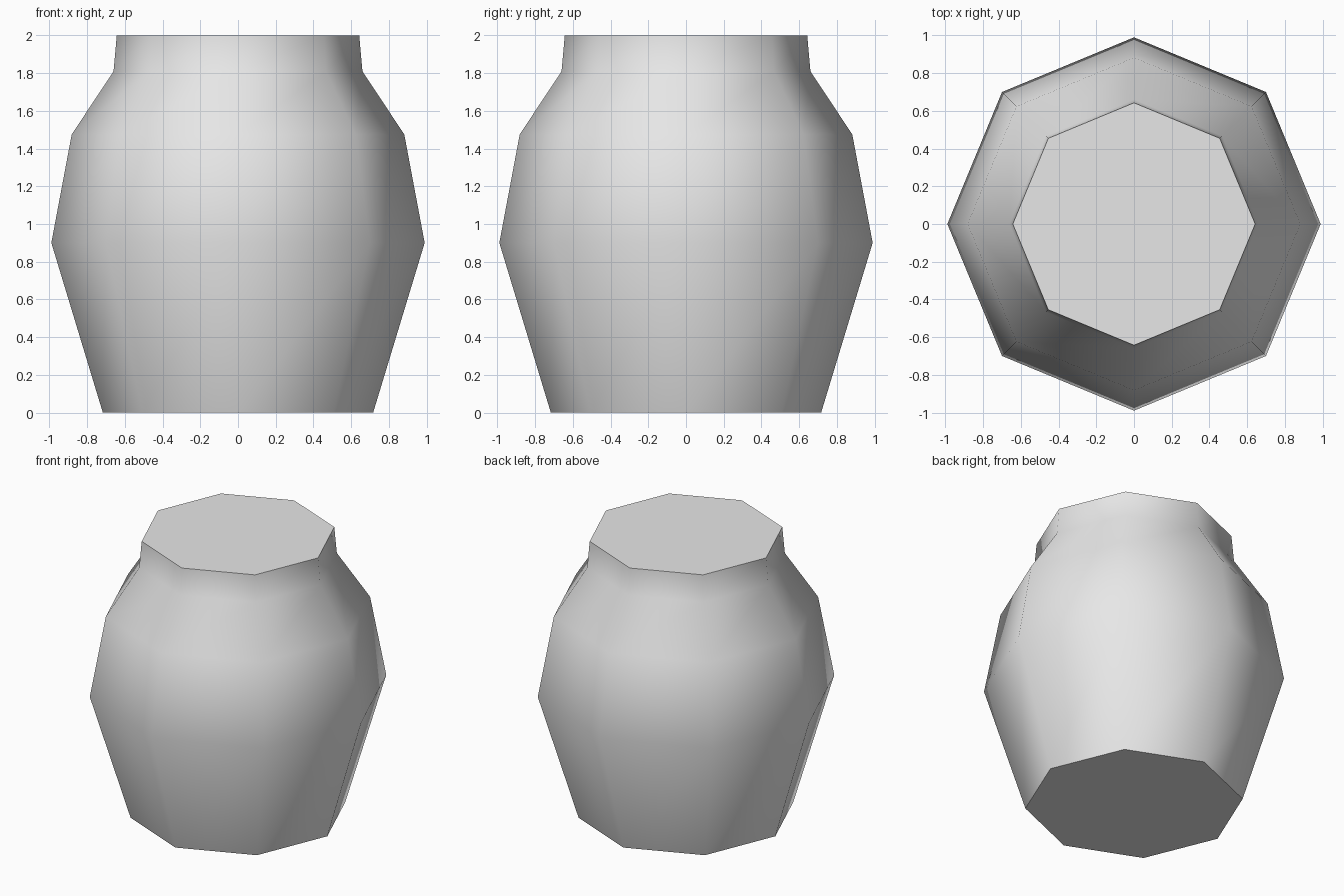
import bpy
import bmesh
from math import cos, sin, tau, radians

cube = bpy.data.objects.get("Cube")
if cube:
    bpy.data.objects.remove(cube, do_unlink=True)

# Plain grey clay
grey = bpy.data.materials.new("grey_clay")
grey.use_nodes = True
colour = (0.8, 0.8, 0.8, 1)
grey.diffuse_color = colour
grey.node_tree.nodes["Principled BSDF"].inputs["Base Color"].default_value = colour

# Jar outline as radius and height, from base to rim
profile = [(0.717, 0), (0.99, 0.9), (0.882, 1.475), (0.66, 1.81), (0.643, 2)]
SIDES = 8

# Turn the outline into an eight-sided closed body
bm = bmesh.new()
rings = [[bm.verts.new((r * cos(tau * i / SIDES), r * sin(tau * i / SIDES), z))
          for i in range(SIDES)] for r, z in profile]
for low, high in zip(rings, rings[1:]):
    for i in range(SIDES):
        j = (i + 1) % SIDES
        bm.faces.new((low[i], low[j], high[j], high[i]))

# Flat base and lid
bm.faces.new(rings[0][::-1])
bm.faces.new(rings[-1])

mesh = bpy.data.meshes.new("jar_body")
bm.to_mesh(mesh)
bm.free()
mesh.materials.append(grey)
jar = bpy.data.objects.new("jar_body", mesh)
bpy.context.collection.objects.link(jar)

# Smooth sides with crisp rims
bpy.ops.object.select_all(action="DESELECT")
jar.select_set(True)
bpy.context.view_layer.objects.active = jar
bpy.ops.object.shade_smooth_by_angle(angle=radians(60))
